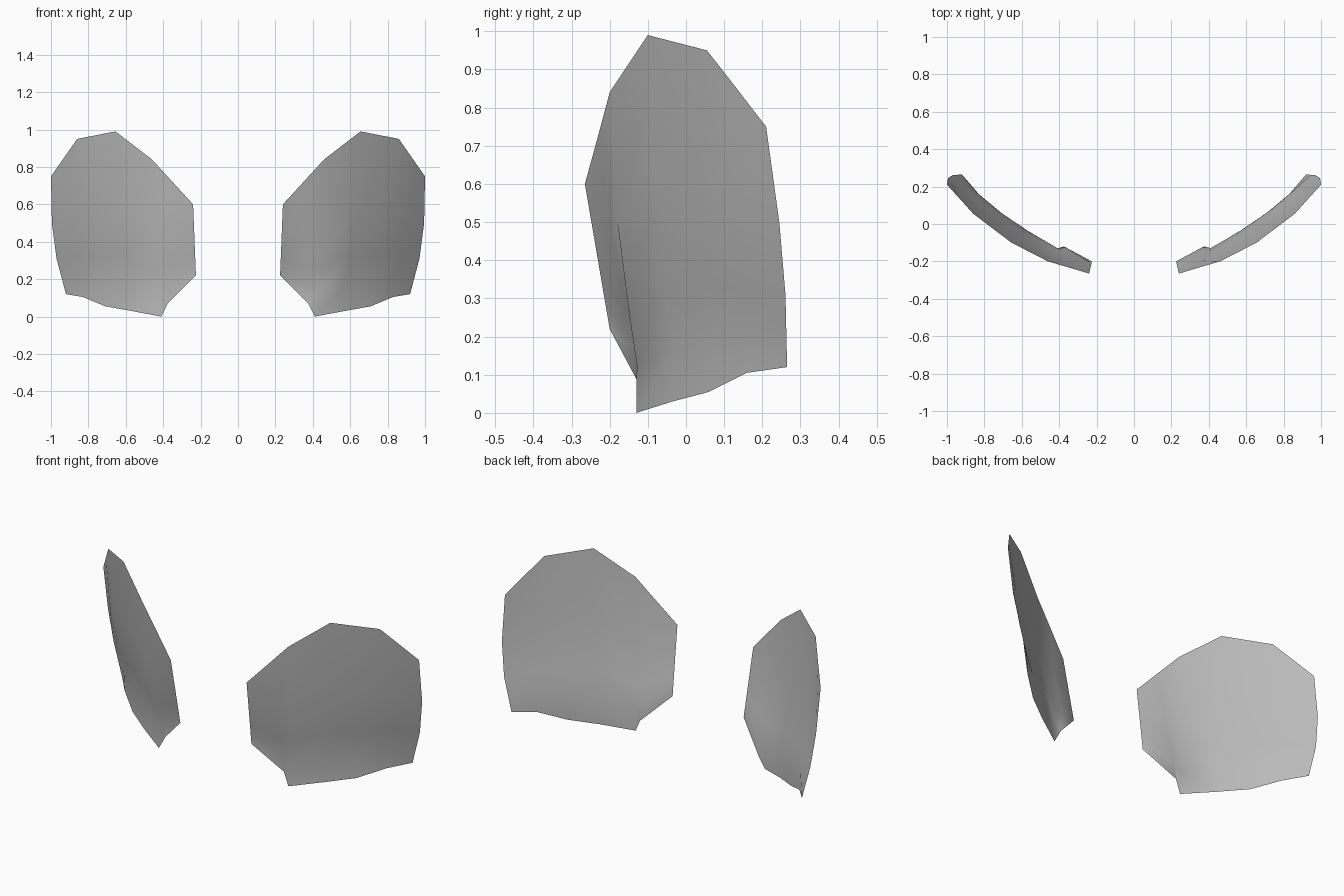
import bpy
from mathutils import Vector

cube = bpy.data.objects.get("Cube")
if cube:
    bpy.data.objects.remove(cube, do_unlink=True)

# One plain grey finish
grey = bpy.data.materials.new("plain_grey")
grey.use_nodes = True
grey.diffuse_color = (0.5, 0.5, 0.5, 1)
grey.node_tree.nodes["Principled BSDF"].inputs["Base Color"].default_value = (0.5, 0.5, 0.5, 1)

# Matching points along the lower and upper rim, inner end to outer end
lower_rim = [(0.225, -0.20, 0.22), (0.375, -0.12, 0.07), (0.41, -0.13, 0.0), (0.57, -0.035, 0.03),
             (0.71, 0.06, 0.055), (0.83, 0.16, 0.105), (0.92, 0.265, 0.12)]
upper_rim = [(0.24, -0.265, 0.60), (0.35, -0.232, 0.72), (0.46, -0.20, 0.84), (0.655, -0.10, 0.99),
             (0.86, 0.055, 0.95), (0.93, 0.133, 0.85), (1.0, 0.21, 0.75)]

# Rows up the panel, with how far the middle bows outward at each
rows = [0, 0.15, 0.3, 0.6, 1]
bow = [0, -0.014, -0.004, 0.01, 0]
edge_bulge = [0, 0.013, 0.026, 0.027, 0]
outward = Vector((0.55, -0.83, 0))
outer_edge = Vector((1, 0.47, 0))


def panel_point(col, row):
    p = Vector(lower_rim[col]).lerp(Vector(upper_rim[col]), rows[row])
    last = len(lower_rim) - 1
    if col == last:
        return p + outer_edge * edge_bulge[row]
    if col > 0:
        p += outward * bow[row]
    if col == last - 1:
        p += outer_edge * edge_bulge[row] * 0.5
    return p


def make_panel(name, side):
    cols, n = len(lower_rim), len(rows)
    verts = []
    for c in range(cols):
        for r in range(n):
            p = panel_point(c, r)
            verts.append((p.x * side, p.y, p.z))
    faces = []
    for c in range(cols - 1):
        for r in range(n - 1):
            a = c * n + r
            quad = (a, a + n, a + n + 1, a + 1)
            faces.append(quad if side > 0 else quad[::-1])
    mesh = bpy.data.meshes.new(name)
    mesh.from_pydata(verts, [], faces)
    mesh.materials.append(grey)
    mesh.shade_smooth()
    obj = bpy.data.objects.new(name, mesh)
    bpy.context.collection.objects.link(obj)


# Mirrored pair of curved panels
make_panel("left_panel", 1)
make_panel("right_panel", -1)
